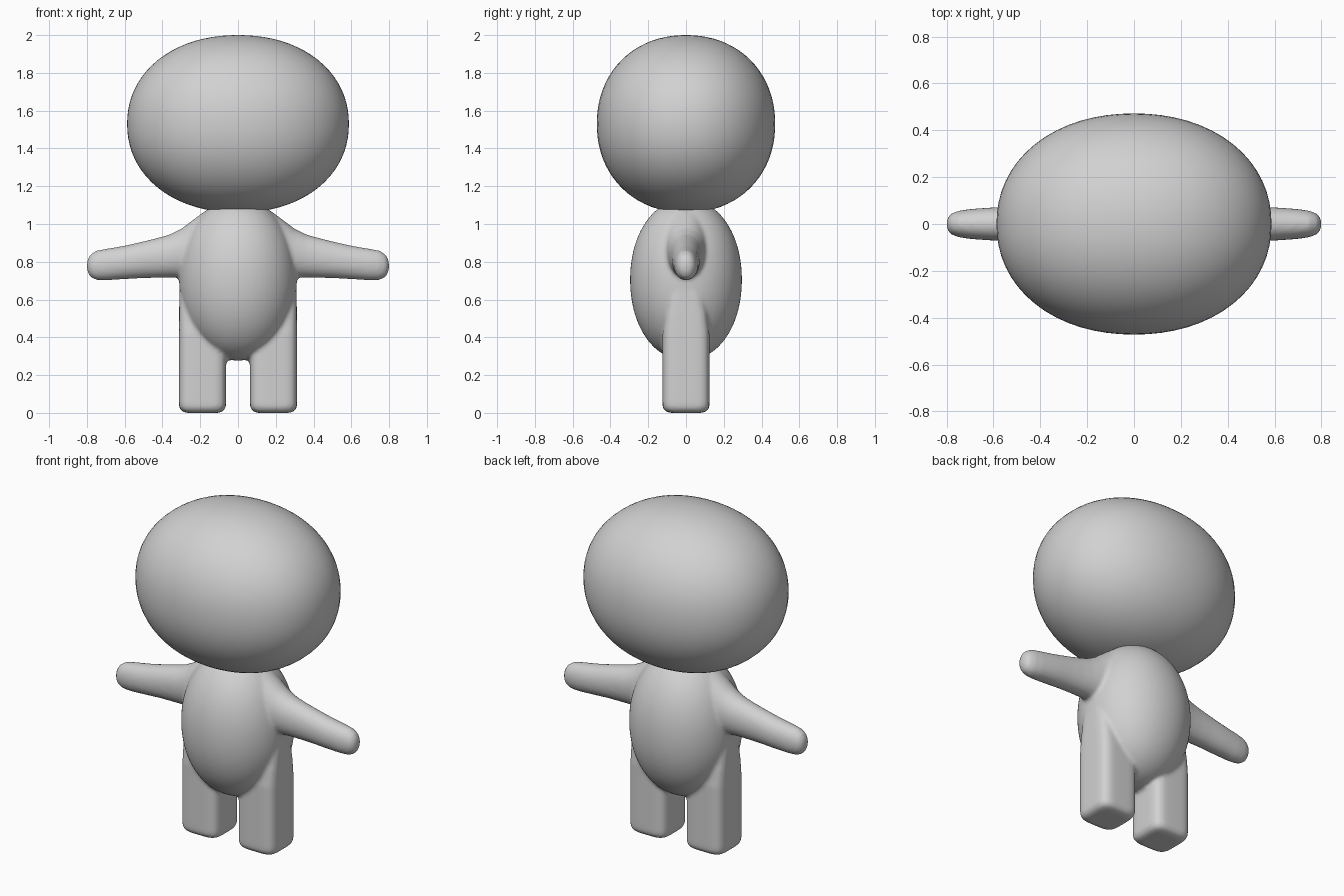
import bpy, bmesh, math

if "Cube" in bpy.data.objects:
    bpy.data.objects.remove(bpy.data.objects["Cube"])

grey = bpy.data.materials.new("plain grey")
grey.diffuse_color = (0.64, 0.64, 0.64, 1)
grey.use_nodes = True
grey.node_tree.nodes["Principled BSDF"].inputs["Base Color"].default_value = grey.diffuse_color


def power(v, e):
    return math.copysign(abs(v) ** e, v)


def ring(rx, ry, n, count=48):
    """Superellipse outline: n=2 is an ellipse, larger is squarer."""
    return [(rx * power(math.cos(a), 2 / n), ry * power(math.sin(a), 2 / n))
            for a in (2 * math.pi * i / count for i in range(count))]


def loft(bm, rings):
    """Skin a closed solid through a list of point rings."""
    loops = [[bm.verts.new(p) for p in r] for r in rings]
    for a, b in zip(loops, loops[1:]):
        for i in range(len(a)):
            j = (i + 1) % len(a)
            bm.faces.new((a[i], a[j], b[j], b[i]))
    bm.faces.new(loops[0][::-1])
    bm.faces.new(loops[-1])


def ellipsoid(bm, centre, radii, n):
    made = bmesh.ops.create_uvsphere(bm, u_segments=64, v_segments=40, radius=1)
    for v in made["verts"]:
        d = v.co.copy()
        k = sum(abs(c) ** n for c in d) ** (-1 / n)
        v.co = [c + r * k * x for c, r, x in zip(centre, radii, d)]


def finish(bm, name):
    bmesh.ops.recalc_face_normals(bm, faces=bm.faces)
    for f in bm.faces:
        f.smooth = True
    mesh = bpy.data.meshes.new(name)
    bm.to_mesh(mesh)
    bm.free()
    mesh.materials.append(grey)
    obj = bpy.data.objects.new(name, mesh)
    bpy.context.collection.objects.link(obj)
    return obj


# Head: a wide, slightly boxy ball
bm = bmesh.new()
ellipsoid(bm, (0, 0, 1.53), (0.587, 0.472, 0.47), 2.12)
finish(bm, "head")

# Torso: upright egg
bm = bmesh.new()
ellipsoid(bm, (0, 0, 0.705), (0.312, 0.296, 0.428), 2.08)

# Arm sections: x, top z, bottom z, half depth
arm = [(0.10, 1.09, 0.68, 0.13), (0.18, 1.065, 0.70, 0.125), (0.24, 1.02, 0.71, 0.112),
       (0.30, 0.975, 0.715, 0.098), (0.36, 0.945, 0.717, 0.087), (0.42, 0.928, 0.716, 0.08),
       (0.50, 0.908, 0.714, 0.075), (0.60, 0.885, 0.708, 0.071), (0.70, 0.868, 0.702, 0.064),
       (0.75, 0.859, 0.704, 0.056), (0.78, 0.840, 0.718, 0.045), (0.795, 0.815, 0.742, 0.028),
       (0.80, 0.793, 0.765, 0.010)]

# Leg sections: z, inset from full size, half depth; the top fades into the hip
leg = [(0.0, 0.045, 0.08), (0.004, 0.025, 0.10), (0.014, 0.010, 0.115), (0.03, 0.002, 0.123),
       (0.05, 0, 0.125), (0.42, 0, 0.125), (0.52, 0.001, 0.115), (0.62, 0.003, 0.095),
       (0.70, 0.006, 0.07)]

for s in (-1, 1):
    loft(bm, [[(s * x, p, (t + b) / 2 + q) for p, q in ring(d, (t - b) / 2, 2.1)]
              for x, t, b, d in arm])
    loft(bm, [[(s * 0.188 + p, q, z) for p, q in ring(0.125 - i, d, 4.5)]
              for z, i, d in leg])

# Fuse torso and limbs into one soft skin
body = finish(bm, "body with arms and legs")
fuse = body.modifiers.new("fuse", "REMESH")
fuse.mode = "VOXEL"
fuse.voxel_size = 0.011
fuse.use_smooth_shade = True
soften = body.modifiers.new("soften", "SMOOTH")
soften.factor = 0.5
soften.iterations = 5
